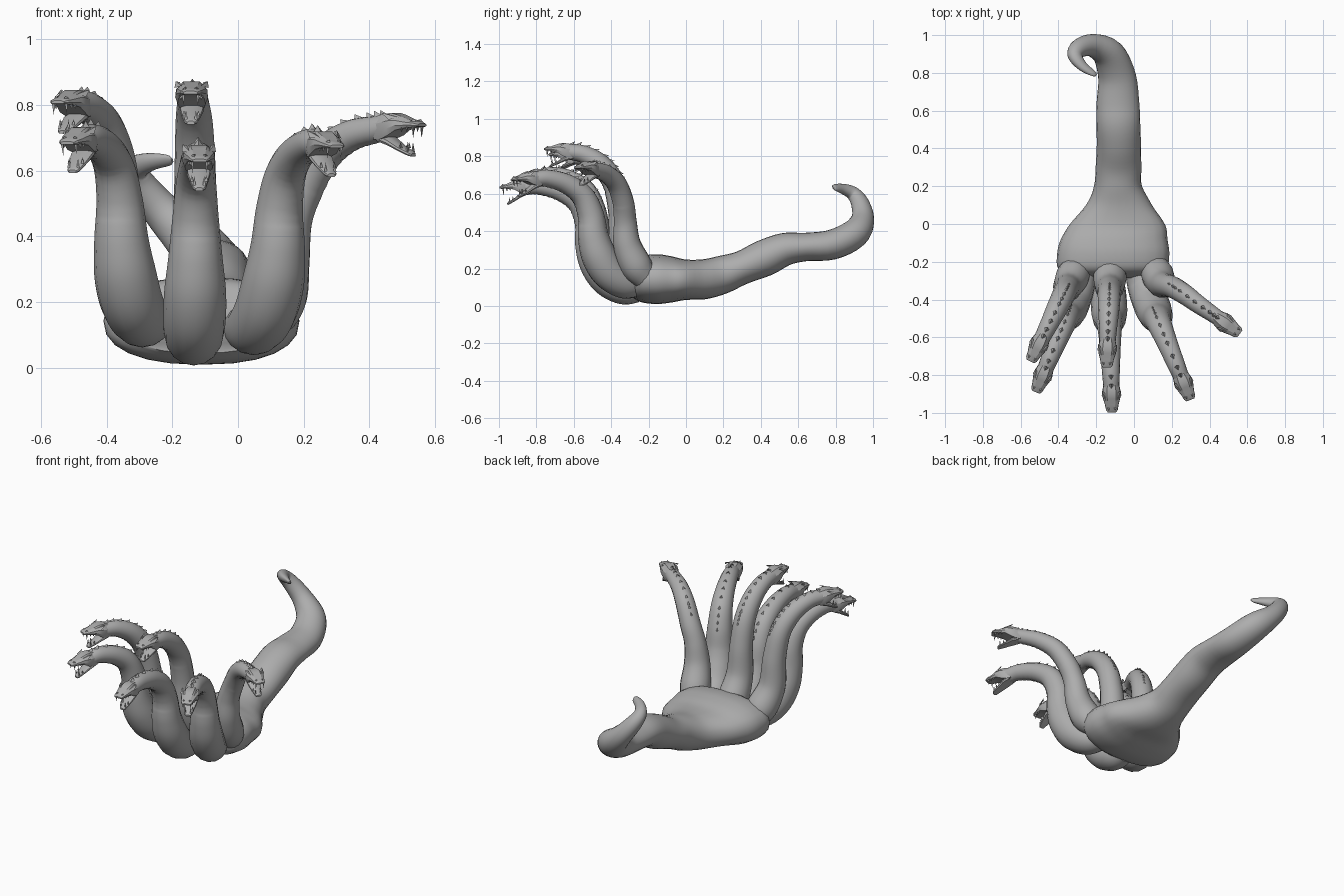
import bpy, bmesh, math
from mathutils import Vector

if "Cube" in bpy.data.objects:
    bpy.data.objects.remove(bpy.data.objects["Cube"])

grey = bpy.data.materials.new("stone_grey")
grey.diffuse_color = (0.42, 0.42, 0.42, 1)
grey.use_nodes = True
grey.node_tree.nodes["Principled BSDF"].inputs["Base Color"].default_value = grey.diffuse_color
Z = Vector((0, 0, 1))


def finish(bm, name, angle=35):
    bmesh.ops.recalc_face_normals(bm, faces=bm.faces)
    me = bpy.data.meshes.new(name)
    bm.to_mesh(me)
    bm.free()
    me.materials.append(grey)
    ob = bpy.data.objects.new(name, me)
    bpy.context.collection.objects.link(ob)
    bpy.ops.object.select_all(action='DESELECT')
    ob.select_set(True)
    bpy.context.view_layer.objects.active = ob
    bpy.ops.object.shade_smooth_by_angle(angle=math.radians(angle))
    return ob


def loft(bm, rings):
    """Skin a list of point rings and cap both ends."""
    vs = [[bm.verts.new(p) for p in r] for r in rings]
    n = len(vs[0])
    for a, b in zip(vs, vs[1:]):
        for i in range(n):
            j = (i + 1) % n
            bm.faces.new((a[i], a[j], b[j], b[i]))
    bm.faces.new(vs[0][::-1])
    bm.faces.new(vs[-1])


def spike(bm, base, tip):
    """Pyramid from base points to a tip."""
    b = [bm.verts.new(p) for p in base]
    t = bm.verts.new(tip)
    bm.faces.new(b[::-1])
    for i in range(len(b)):
        bm.faces.new((b[i], b[(i + 1) % len(b)], t))


def smooth_path(pts, steps):
    """Catmull-Rom through tuples of any size."""
    P = [Vector(p) for p in pts]
    P = [P[0] * 2 - P[1]] + P + [P[-1] * 2 - P[-2]]
    out = []
    for i in range(1, len(P) - 2):
        a, b, c, d = P[i - 1:i + 3]
        for k in range(steps):
            t = k / steps
            out.append(0.5 * (2 * b + (c - a) * t + (2 * a - 5 * b + 4 * c - d) * t * t
                              + (3 * b - a - 3 * c + d) * t ** 3))
    out.append(P[-2])
    return out


def tangents(C):
    n = len(C)
    return [(C[min(i + 1, n - 1)] - C[max(i - 1, 0)]).normalized() for i in range(n)]


def power(v, e):
    return math.copysign(abs(v) ** e, v)


# Body and curled tail in one sweep: x, y, z, half width, half height
body = [(-.115, -.285, .115, .21, .07), (-.115, -.24, .14, .285, .12),
        (-.11, -.16, .143, .297, .133), (-.105, -.08, .142, .282, .124),
        (-.085, 0, .14, .25, .108), (-.08, .1, .143, .175, .107),
        (-.085, .2, .168, .127, .102), (-.082, .3, .205, .121, .09),
        (-.08, .42, .256, .117, .098), (-.083, .53, .303, .116, .088),
        (-.085, .64, .315, .113, .076), (-.09, .78, .327, .10, .08),
        (-.135, .9, .385, .085, .078), (-.22, .945, .465, .06, .062),
        (-.29, .93, .55, .047, .05), (-.312, .89, .603, .036, .04),
        (-.272, .835, .626, .024, .03), (-.215, .797, .632, .012, .02),
        (-.2, .787, .632, .004, .008)]
path = smooth_path([p + (0,) for p in body], 4)
C = [Vector(p[:3]) for p in path]
T = tangents(C)
side = Vector((1, 0, 0))
rings = []
for p, c, t in zip(path, C, T):
    w = min(1, max(0, (p[1] + .05) / .4))    # body rings stay upright, tail rings follow the path
    t = Vector((0, 1, 0)).lerp(t, w).normalized()
    side = (side - t * side.dot(t)).normalized()
    up = side.cross(t)
    e = .85 + .15 * w
    rings.append([c + side * p[3] * power(math.cos(a), e) + up * p[4] * power(math.sin(a), e)
                  for a in [math.tau * k / 24 for k in range(24)]])
bm = bmesh.new()
loft(bm, rings)
finish(bm, "body_and_tail", 50)


def head(name, o, f, s, u):
    """Open-mouthed serpent head at o, facing f."""
    def P(d, x, z):
        return o + f * d + s * x + u * z

    bm = bmesh.new()
    # skull with upper jaw, then lower jaw: distance, half width, bottom, top
    skull = [(-.03, .036, -.036, .036), (.0, .045, -.034, .043), (.03, .050, -.022, .046),
             (.055, .046, -.006, .040), (.09, .036, .002, .027), (.118, .031, .004, .022),
             (.13, .022, .006, .015)]
    jaw = [(-.02, .034, -.04, -.012), (.02, .036, -.052, -.028), (.06, .027, -.071, -.055),
           (.09, .020, -.084, -.069), (.098, .012, -.086, -.076)]
    for part in (skull, jaw):
        loft(bm, [[P(d, x * w, b + (t - b) * h) for x, h in
                   ((-.85, 0), (.85, 0), (1, .3), (.95, .65), (.5, 1), (-.5, 1), (-.95, .65), (-1, .3))]
                  for d, w, b, t in part])
    for m in (-1, 1):
        # low brow ridge
        spike(bm, [P(.068, m * .03, .032), P(.04, m * .052, .026), P(.02, m * .036, .044)],
              P(.01, m * .049, .047))
        # nostril bump
        spike(bm, [P(.122, m * .016, .018), P(.1, m * .026, .02), P(.1, m * .008, .022)],
              P(.112, m * .017, .029))
        # upper and lower teeth: distance, offset, root, tip
        for d, x, z0, z1 in ((.112, .022, .008, -.03), (.092, .028, .005, -.012),
                             (.075, .032, .002, -.012), (.085, .015, -.072, -.042),
                             (.065, .022, -.06, -.042)):
            spike(bm, [P(d - .006, m * x, z0), P(d + .004, m * (x - .005), z0),
                       P(d + .004, m * (x + .005), z0)], P(d, m * x, z1))
    finish(bm, name + "_head", 25)


def neck(name, pts):
    path = smooth_path(pts, 7)
    C = [Vector(p[:3]) for p in path]
    T = tangents(C)
    h = C[-1] - C[-4]
    h.z = 0
    s0 = h.normalized().cross(Z)
    n = len(C)
    rings, frames = [], []
    for i, (p, c, t) in enumerate(zip(path, C, T)):
        u = s0.cross(t).normalized()
        s = t.cross(u)
        frames.append((c, t, s, u, p[3]))
        rib = .96 if i % 2 and i > n * .5 else 1   # throat ribs
        rings.append([c + p[3] * (s * math.cos(a) + u * math.sin(a) * (rib if math.sin(a) < -.2 else 1))
                      for a in [math.tau * k / 16 for k in range(16)]])
    bm = bmesh.new()
    loft(bm, rings)
    finish(bm, name + "_neck", 40)
    # chevron crest scales, closer together low on the neck
    bm = bmesh.new()
    for k in range(11):
        i = round(n * (.54 + .43 * (k / 10) ** 1.6))
        c, t, s, u, r = frames[min(i, n - 1)]
        w = .007 + .0007 * k
        q = c + u * r * .95
        spike(bm, [q + t * .014, q + s * w - t * .010, q + t * .005, q - s * w - t * .010],
              q + u * (.009 + .001 * k) - t * .016)
    finish(bm, name + "_crest", 20)
    t = (T[-1] + h.normalized() - Z * .12).normalized()
    u = s0.cross(t).normalized()
    head(name, C[-1], t, t.cross(u), u)


# Shared neck profiles: y, z, radius
lower = [(-.25, .105, .07), (-.33, .115, .088), (-.41, .17, .095), (-.465, .26, .094),
         (-.495, .36, .083), (-.51, .48, .071), (-.555, .585, .062), (-.64, .65, .054),
         (-.74, .682, .047), (-.81, .68, .042)]
upper = [(-.215, .15, .07), (-.275, .21, .088), (-.335, .33, .077), (-.35, .50, .066),
         (-.385, .65, .061), (-.455, .75, .056), (-.545, .805, .048), (-.63, .82, .042)]

# name, profile, base x, end x, y scale, z offset at base and end
for name, prof, x0, x1, ky, d0, d1 in (
        ("lower_left", lower, -.265, -.47, .95, .04, .01),
        ("lower_middle", lower, -.137, -.12, 1.07, -.015, -.045),
        ("lower_right", lower, .02, .25, 1.0, .015, -.003),
        ("upper_left", upper, -.295, -.49, .97, 0, -.02),
        ("upper_middle", upper, -.125, -.14, 1.0, 0, .005)):
    y0, y1 = prof[0][0], prof[-1][0]
    pts = []
    for y, z, r in prof:
        t = (y - y0) / (y1 - y0)
        pts.append((x0 + (x1 - x0) * t, y * (1 + (ky - 1) * t), z + d0 + (d1 - d0) * t, r))
    neck(name, pts)

# Outer neck bends sideways
neck("upper_right", [(.105, -.215, .15, .07), (.125, -.27, .22, .086), (.145, -.315, .33, .074),
                     (.165, -.325, .45, .062), (.205, -.335, .55, .058), (.265, -.37, .65, .054),
                     (.34, -.425, .705, .048), (.42, -.48, .725, .042), (.455, -.505, .73, .04)])
